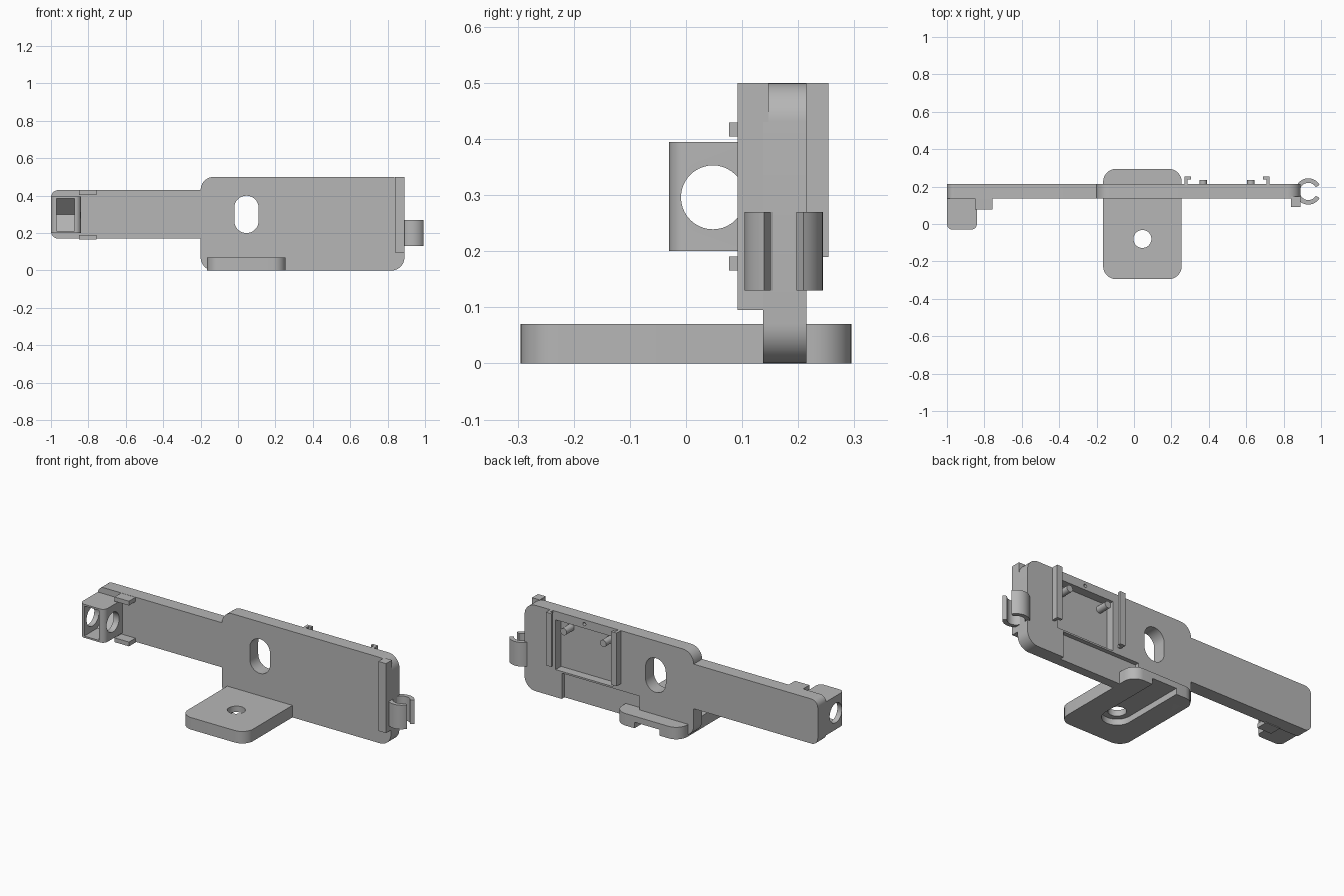
import bpy, bmesh, math
from mathutils import Vector

if "Cube" in bpy.data.objects:
    bpy.data.objects.remove(bpy.data.objects["Cube"], do_unlink=True)

grey = bpy.data.materials.new("plain_grey")
grey.use_nodes = True
grey.diffuse_color = (0.47, 0.47, 0.47, 1)
grey.node_tree.nodes["Principled BSDF"].inputs["Base Color"].default_value = (0.47, 0.47, 0.47, 1)

# Maps a profile point (u, v) and a depth d to space for each extrusion axis
PLACE = {
    "x": lambda u, v, d: Vector((d, u, v)),
    "y": lambda u, v, d: Vector((u, d, v)),
    "z": lambda u, v, d: Vector((u, v, d)),
}


def prism(name, points, axis, lo, hi):
    """Extrude a closed 2D profile along an axis."""
    bm = bmesh.new()
    face = bm.faces.new([bm.verts.new(PLACE[axis](u, v, lo)) for u, v in points])
    ext = bmesh.ops.extrude_face_region(bm, geom=[face])
    moved = [g for g in ext["geom"] if isinstance(g, bmesh.types.BMVert)]
    bmesh.ops.translate(bm, verts=moved, vec=PLACE[axis](0, 0, hi - lo))
    bmesh.ops.recalc_face_normals(bm, faces=bm.faces)
    mesh = bpy.data.meshes.new(name)
    bm.to_mesh(mesh)
    bm.free()
    mesh.materials.append(grey)
    obj = bpy.data.objects.new(name, mesh)
    bpy.context.collection.objects.link(obj)
    return obj


def arc(cu, cv, r, start, end, steps):
    angles = [math.radians(start + (end - start) * i / steps) for i in range(steps + 1)]
    return [(cu + r * math.cos(a), cv + r * math.sin(a)) for a in angles]


def circle(cu, cv, r, steps=40):
    return arc(cu, cv, r, 0, 360, steps)[:-1]


def rect(u0, u1, v0, v1, radii=(0, 0, 0, 0)):
    """Rectangle with a radius per corner: top right, top left, bottom left, bottom right."""
    corners = [(u1, v1, -1, -1), (u0, v1, 1, -1), (u0, v0, 1, 1), (u1, v0, -1, 1)]
    points = []
    for i, ((u, v, su, sv), r) in enumerate(zip(corners, radii)):
        points += arc(u + su * r, v + sv * r, r, 90 * i, 90 * i + 90, 9) if r else [(u, v)]
    return points


def box(name, x0, x1, y0, y1, z0, z1):
    return prism(name, rect(x0, x1, y0, y1), "z", z0, z1)


def combine(obj, operation, *tools):
    """Apply booleans with the tools, then remove the tools."""
    for tool in tools:
        mod = obj.modifiers.new("cut", "BOOLEAN")
        mod.operation, mod.solver, mod.object = operation, "EXACT", tool
        bpy.context.view_layer.update()
        result = bpy.data.meshes.new_from_object(
            obj.evaluated_get(bpy.context.evaluated_depsgraph_get()))
        obj.modifiers.clear()
        obj.data = result
    for tool in set(tools):
        bpy.data.objects.remove(tool, do_unlink=True)


FRONT, BACK, MID = 0.137, 0.215, 0.045


def underside_channel():
    # Round-ended groove, open at the back edge of the foot
    profile = [(MID + 0.08, 0.4), (MID - 0.08, 0.4)] + arc(MID, -0.08, 0.08, 180, 360, 20)
    return prism("channel_cutter", profile, "z", -0.1, 0.035)


# Upright plate with its long arm
plate = prism("upright_plate", rect(-0.2, 0.89, 0, 0.5, (0.07,) * 4), "y", FRONT, BACK)
arm = prism("arm", rect(-1, -0.1, 0.17, 0.43, (0, 0.04, 0.04, 0)), "y", FRONT, BACK)
combine(plate, "UNION", arm)

# Oblong window, rear pocket, lower relief and foot channel
combine(plate, "DIFFERENCE",
        prism("window_cutter", rect(MID - 0.065, MID + 0.065, 0.2, 0.4, (0.0649,) * 4), "y", 0, 0.4),
        box("pocket_cutter", 0.32, 0.69, 0.165, 0.3, 0.16, 0.45),
        box("relief_cutter", 0.15, 0.65, 0.19, 0.3, -0.1, 0.15),
        prism("pinhole_cutter", circle(0.505, 0.475, 0.01, 16), "y", 0.19, 0.3),
        underside_channel())

# Wedge-backed socket shared by the sight block and the arm
socket_profile = [(-0.1, 0.385), (0.09, 0.385), (0.177, 0.298), (0.09, 0.21), (-0.1, 0.21)]


def socket():
    return prism("socket_cutter", socket_profile, "x", -0.97, -0.875)


block = prism("sight_block", rect(-1, -0.84, -0.03, FRONT + 0.01, (0, 0, 0.03, 0.03)), "z", 0.2, 0.395)
combine(block, "DIFFERENCE", socket(),
        prism("bore_cutter", circle(0.048, 0.296, 0.057), "x", -1.1, -0.7))
combine(plate, "DIFFERENCE", socket())

# Foot with bolt hole
foot = prism("foot", rect(-0.165, 0.255, -0.295, 0.295, (0.07,) * 4), "z", 0, 0.07)
combine(foot, "DIFFERENCE", underside_channel(),
        prism("bolt_cutter", circle(MID, -0.08, 0.048), "z", -0.1, 0.2))

# Front end rib and the two small tabs beside the sight block
box("front_rib", 0.84, 0.89, 0.092, FRONT + 0.01, 0.095, 0.5)
for label, z in (("lower", 0.166), ("upper", 0.404)):
    box(label + "_tab", -0.85, -0.757, 0.077, FRONT + 0.01, z, z + 0.025)

# Lipped rails facing each other across the pocket, each with a pin
for label, x, side in (("right", 0.27, 1), ("left", 0.725, -1)):
    profile = [(x, BACK - 0.01), (x, 0.254), (x + side * 0.035, 0.254),
               (x + side * 0.035, 0.238), (x + side * 0.017, 0.238), (x + side * 0.017, BACK - 0.01)]
    prism(label + "_rail", profile, "z", 0.19, 0.5)
    prism(label + "_pin", circle(x + side * 0.1, 0.405, 0.02, 24), "y", 0.16, 0.235)

# Open spring clip at the end
clip_profile = arc(0.932, 0.174, 0.07, 30, 330, 36) + arc(0.932, 0.174, 0.046, 330, 30, 36)
prism("end_clip", clip_profile, "z", 0.13, 0.27)

for obj in bpy.context.collection.objects:
    if obj.type == "MESH" and obj.data.materials and obj.data.materials[0] == grey:
        obj.select_set(True)
        bpy.context.view_layer.objects.active = obj
bpy.ops.object.shade_smooth_by_angle(angle=math.radians(30))
